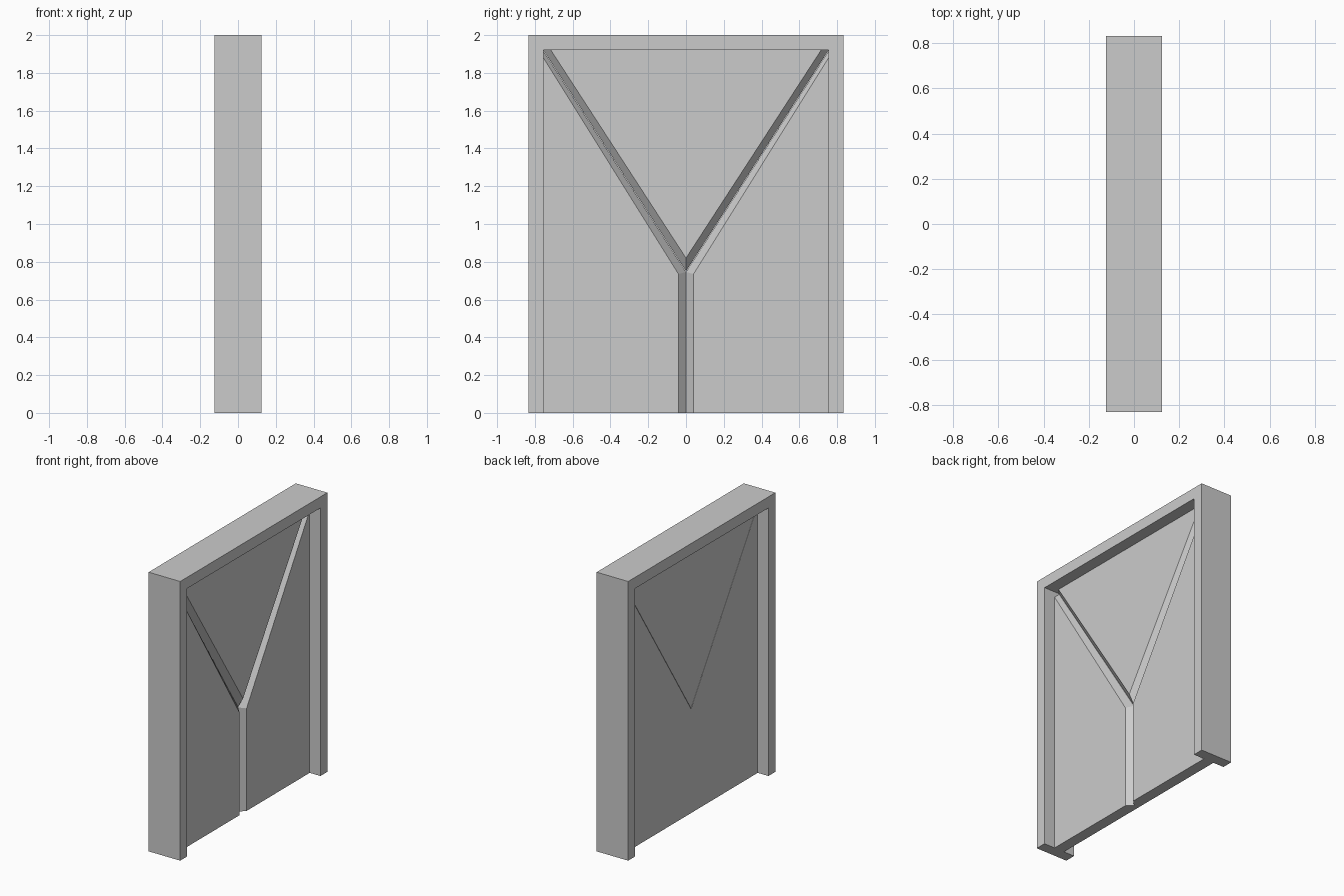
import bpy, bmesh

if "Cube" in bpy.data.objects:
    bpy.data.objects.remove(bpy.data.objects["Cube"])

W, H, D = 0.833, 2.0, 0.125      # outer half width, height, half depth
IW, IH = 0.755, 1.92             # opening half width and height
T = 0.04                         # half thickness of the door leaf
GAP = 0.004                      # thin seam around the wedge panel


def loft(name, layers, mirror=False):
    """Stack matching (y, z) outlines at given x positions into a solid."""
    bm = bmesh.new()
    rings = [[bm.verts.new((x, y, z)) for y, z in pts] for x, pts in layers]
    bm.faces.new(rings[0])
    bm.faces.new(rings[-1])
    n = len(rings[0])
    for a, b in zip(rings, rings[1:]):
        for i in range(n):
            quad = (a[i], a[(i + 1) % n], b[(i + 1) % n], b[i])
            # leave the mirror plane open
            if mirror and all(abs(v.co.y) < 1e-6 for v in quad):
                continue
            bm.faces.new(quad)
    bmesh.ops.recalc_face_normals(bm, faces=bm.faces)
    me = bpy.data.meshes.new(name)
    bm.to_mesh(me)
    bm.free()
    ob = bpy.data.objects.new(name, me)
    bpy.context.collection.objects.link(ob)
    if mirror:
        m = ob.modifiers.new("mirror", 'MIRROR')
        m.use_axis = (False, True, False)
    return ob


# door frame: two jambs and a lintel as one arch profile
arch = [(-W, 0), (-W, H), (W, H), (W, 0), (IW, 0), (IW, IH), (-IW, IH), (-IW, 0)]
loft("door_frame", [(-D, arch), (D, arch)])

# lower door panel: half outline, chamfered into a V groove on the +x side
low = [(IW, 0), (0, 0), (0, 0.75 - GAP), (IW, IH - GAP)]
low_front = [(IW, 0), (0.04, 0), (0.04, 0.735), (IW, 1.88)]
loft("lower_panel", [(-T, low), (0, low), (T, low_front)], mirror=True)

# upper wedge panel with the matching chamfer
wedge = [(-IW, IH), (0, 0.75), (IW, IH)]
wedge_front = [(-0.715, IH), (0, 0.82), (0.715, IH)]
loft("wedge_panel", [(-T, wedge), (0, wedge), (T, wedge_front)])
